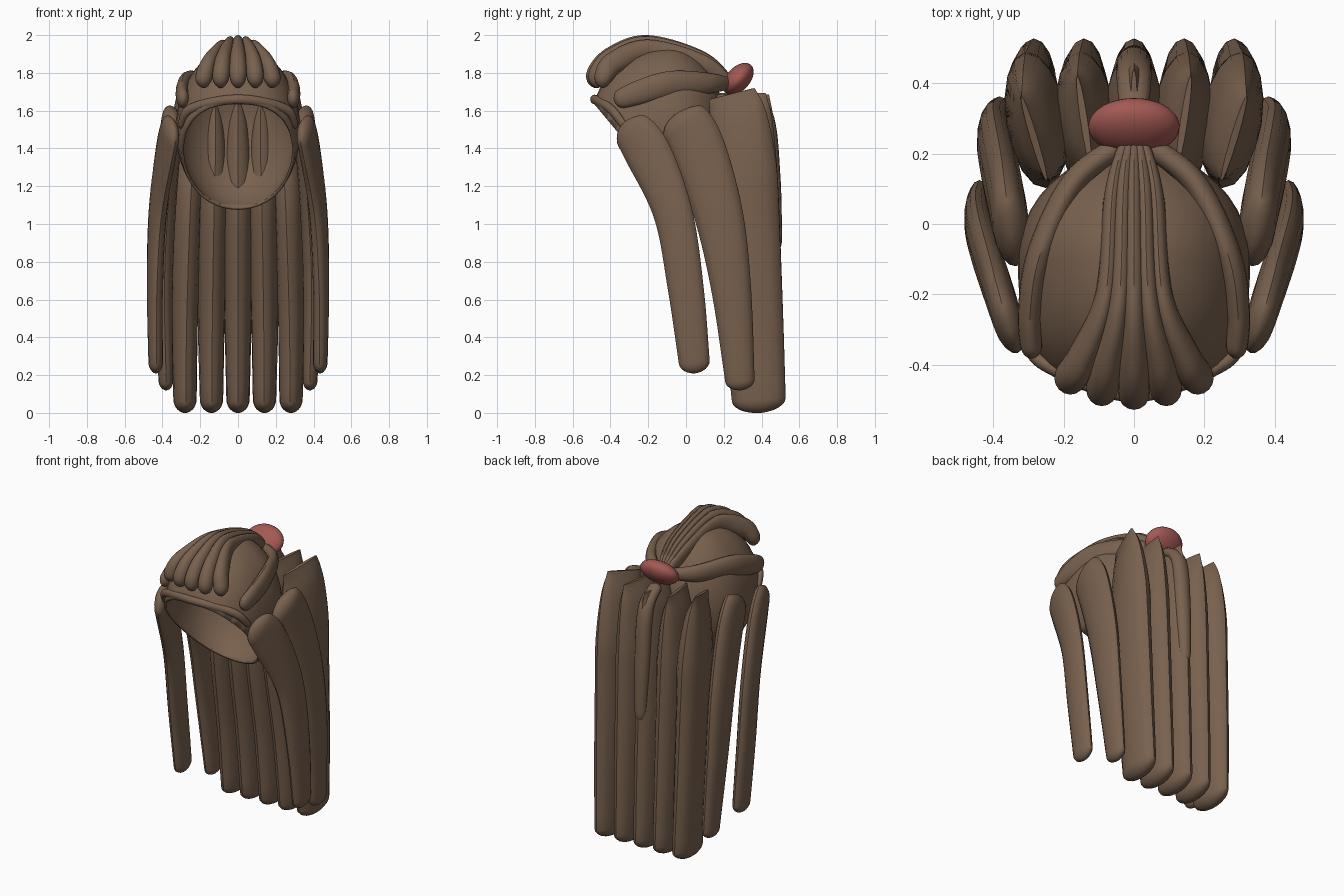
import bpy, bmesh, math
from mathutils import Vector

cube = bpy.data.objects.get("Cube")
if cube:
    bpy.data.objects.remove(cube, do_unlink=True)


def material(name, rgb):
    m = bpy.data.materials.new(name)
    m.use_nodes = True
    m.diffuse_color = (*rgb, 1)
    m.node_tree.nodes["Principled BSDF"].inputs["Base Color"].default_value = (*rgb, 1)
    return m


BROWN = material("brown hair", (0.19, 0.12, 0.077))
RED = material("red tie", (0.37, 0.10, 0.088))


def finish(bm, name, mat):
    bmesh.ops.recalc_face_normals(bm, faces=bm.faces)
    mesh = bpy.data.meshes.new(name)
    bm.to_mesh(mesh)
    bm.free()
    ob = bpy.data.objects.new(name, mesh)
    bpy.context.collection.objects.link(ob)
    mesh.materials.append(mat)
    bpy.ops.object.select_all(action='DESELECT')
    bpy.context.view_layer.objects.active = ob
    ob.select_set(True)
    bpy.ops.object.shade_smooth_by_angle(angle=math.radians(40))
    return ob


def spline(pts, steps=10):
    """Catmull-Rom through points of any dimension."""
    p = [Vector(q) for q in pts]
    p = [2 * p[0] - p[1]] + p + [2 * p[-1] - p[-2]]
    out = []
    for i in range(1, len(p) - 2):
        a, b, c, d = p[i - 1:i + 3]
        for k in range(steps):
            t = k / steps
            out.append(0.5 * (2 * b + (c - a) * t + (2 * a - 5 * b + 4 * c - d) * t ** 2
                              + (3 * b - a - 3 * c + d) * t ** 3))
    return out + [p[-2]]


def round_end(pos, rad, r):
    """Replace the first stretch of a path by rings that round off the end."""
    lens = [0]
    while lens[-1] < r and len(lens) < len(pos) - 1:
        k = len(lens)
        lens.append(lens[-1] + (pos[k] - pos[k - 1]).length)
    new_pos, new_rad = [], []
    for j in range(7):
        s = r * (1 - math.cos(j / 6 * math.pi / 2))
        i = max(n for n in range(len(lens) - 1) if lens[n] <= s)
        f = min(1, (s - lens[i]) / (lens[i + 1] - lens[i]))
        shape = math.sqrt(max(0.0, 1 - (1 - s / r) ** 2))
        new_pos.append(pos[i].lerp(pos[i + 1], f))
        new_rad.append(rad[i].lerp(rad[i + 1], f) * max(shape, 0.12))
    return new_pos + pos[len(lens):], new_rad + rad[len(lens):]


def strand(name, path, widths, depths, side, end_side=None, start=0.0, end=0.07, sides=16):
    """Lock of hair: an oval swept along a path, turning its width axis from side
    to end_side; start and end are rounding lengths."""
    pos = spline(path)
    rad = spline(list(zip(widths, depths)))
    if start:
        pos, rad = round_end(pos, rad, start)
    pos, rad = round_end(pos[::-1], rad[::-1], end)
    pos, rad = pos[::-1], rad[::-1]
    first, last = Vector(side), Vector(end_side or side)
    bm = bmesh.new()
    rings = []
    for i, (p, r) in enumerate(zip(pos, rad)):
        t = (pos[min(i + 1, len(pos) - 1)] - pos[max(i - 1, 0)]).normalized()
        n = t.cross(first.lerp(last, i / (len(pos) - 1))).normalized()
        s = n.cross(t)
        angles = [2 * math.pi * k / sides for k in range(sides)]
        rings.append([bm.verts.new(p + s * r[0] * math.cos(a) + n * r[1] * math.sin(a))
                      for a in angles])
    for a, b in zip(rings, rings[1:]):
        for k in range(sides):
            bm.faces.new((a[k], a[(k + 1) % sides], b[(k + 1) % sides], b[k]))
    bm.faces.new(rings[0])
    bm.faces.new(rings[-1])
    return finish(bm, name, BROWN)


# Scalp: egg shell, squarer at the front, cut along a slant from forehead to nape
bm = bmesh.new()
bmesh.ops.create_uvsphere(bm, u_segments=40, v_segments=24, radius=1)
for v in bm.verts:
    x, y, z = v.co
    flat = math.hypot(x, y)
    f, ry = 1, 0.31
    if y < 0 and flat > 0.001:
        f = (abs(x / flat) ** 2.6 + abs(y / flat) ** 2.6) ** (-1 / 2.6)
        ry = 0.41
    v.co = Vector((x * f * 0.33, y * f * ry - 0.1, z * 0.44 + 1.5))
bmesh.ops.bisect_plane(bm, geom=bm.verts[:] + bm.edges[:] + bm.faces[:],
                       plane_co=(0, -0.49, 1.64), plane_no=(0, 1.2, 1), clear_inner=True)
scalp = finish(bm, "scalp", BROWN)
shell = scalp.modifiers.new("thickness", 'SOLIDIFY')
shell.thickness = 0.015

# Hairline roll above the forehead
strand("hairline",
       [(-0.31, -0.32, 1.51), (-0.25, -0.40, 1.61), (0, -0.485, 1.66),
        (0.25, -0.40, 1.61), (0.31, -0.32, 1.51)],
       [0.02, 0.025, 0.025, 0.025, 0.02], [0.015, 0.02, 0.022, 0.02, 0.015],
       (0, 0, 1), start=0.03, end=0.03)

# Fringe fanning forward from the tie
for i in range(-2, 3):
    q = i * i
    strand(f"fringe_{i + 3}",
           [(0.01 * i, 0.24, 1.74), (0.03 * i, 0.08, 1.865 - 0.004 * q),
            (0.04 * i, -0.2, 1.945 - 0.006 * q), (0.074 * i, -0.38, 1.885 - 0.008 * q),
            (0.09 * i, -0.475 + 0.010 * q, 1.80 - 0.005 * q),
            (0.092 * i, -0.48 + 0.010 * q, 1.72)],
           [0.02, 0.025, 0.03, 0.042, 0.046, 0.035], [0.03, 0.05, 0.055, 0.06, 0.05, 0.035],
           (1, 0, 0), start=0.03, end=0.05)

for s, label in ((1, "left"), (-1, "right")):
    # Swept-back bands around the head
    strand(f"{label}_band",
           [(0.02 * s, 0.24, 1.745), (0.17 * s, 0.12, 1.745), (0.265 * s, -0.08, 1.74),
            (0.295 * s, -0.25, 1.695), (0.29 * s, -0.38, 1.65)],
           [0.03, 0.055, 0.07, 0.065, 0.045], [0.03, 0.035, 0.038, 0.035, 0.03],
           (0, 0, 1), start=0.03, end=0.04)
    # Locks hanging in front of and behind the ear, flaring outward to the back
    strand(f"{label}_front_lock",
           [(0.345 * s, -0.325, 1.54), (0.38 * s, -0.21, 1.39), (0.425 * s, -0.07, 1.06),
            (0.44 * s, 0.00, 0.65), (0.435 * s, 0.05, 0.21)],
           [0.04, 0.045, 0.045, 0.042, 0.038], [0.10, 0.125, 0.105, 0.095, 0.08],
           (1, -0.35 * s, 0), (1, 0, 0), start=0.07, end=0.06)
    strand(f"{label}_rear_lock",
           [(0.345 * s, -0.05, 1.585), (0.36 * s, 0.05, 1.43), (0.385 * s, 0.17, 1.06),
            (0.395 * s, 0.24, 0.65), (0.38 * s, 0.29, 0.12)],
           [0.05, 0.055, 0.055, 0.05, 0.038], [0.13, 0.145, 0.13, 0.105, 0.075],
           (1, -0.16 * s, 0), (1, 0, 0), start=0.07, end=0.05)

# Long locks down the back, thinning to an upright blade that fans out at the top
for i in range(-2, 3):
    q = i * i
    strand(f"back_lock_{i + 3}",
           [(0.142 * i, 0.31 - 0.017 * q, 1.69), (0.139 * i, 0.305 - 0.007 * q, 1.55),
            (0.138 * i, 0.298, 1.30), (0.14 * i, 0.30, 1.05),
            (0.142 * i, 0.355, 0.5), (0.14 * i, 0.39, 0.0)],
           [0.01, 0.06, 0.085, 0.083, 0.072, 0.06],
           [0.13, 0.16, 0.185, 0.195, 0.16, 0.14],
           (1, -0.15 * i, 0), (1, 0, 0), end=0.07)

# Short tail lying over the middle back lock
strand("short_tail",
       [(0, 0.30, 1.70), (0, 0.42, 1.58), (0, 0.455, 1.25), (0, 0.475, 0.85)],
       [0.04, 0.05, 0.05, 0.035], [0.03, 0.04, 0.045, 0.035], (1, 0, 0), start=0.03)

# Tie: flattened bead leaning back
bm = bmesh.new()
bmesh.ops.create_uvsphere(bm, u_segments=32, v_segments=16, radius=1)
tie = finish(bm, "hair_tie", RED)
tie.scale = (0.13, 0.1, 0.062)
tie.rotation_euler = (math.radians(48), 0, 0)
tie.location = (0, 0.277, 1.768)
